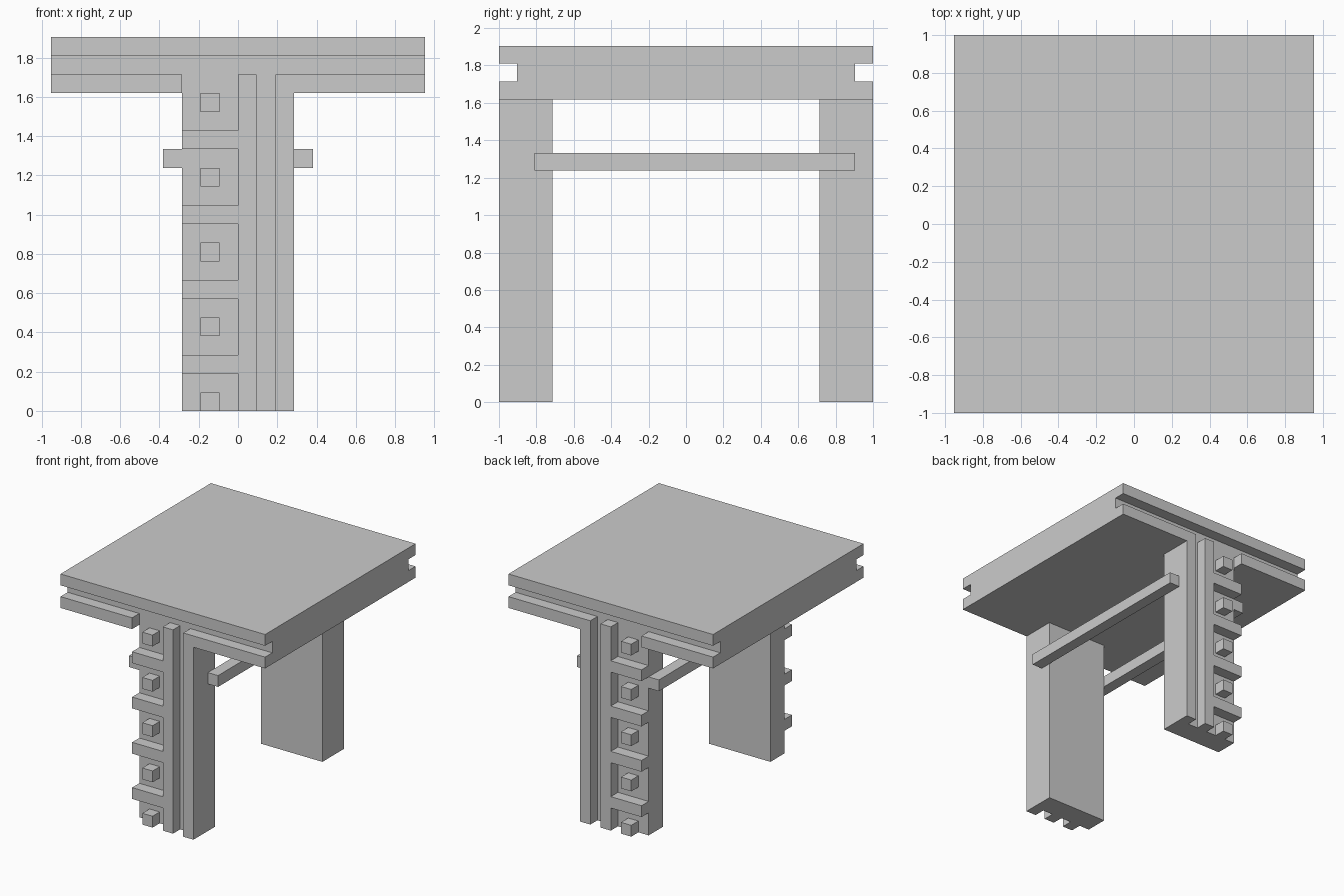
import bpy, bmesh
from mathutils import Vector

if "Cube" in bpy.data.objects:
    bpy.data.objects.remove(bpy.data.objects["Cube"])

U = 2 / 21  # the whole design sits on a grid of this size


def extrude(name, outline, axis, start, end, mirror_y=False):
    """Extrude a closed outline along 'x' (outline = y, z) or 'y' (outline = x, z)."""
    bm = bmesh.new()
    if axis == 'x':
        pts, move = [(start, a, b) for a, b in outline], (end - start, 0, 0)
    else:
        pts, move = [(a, start, b) for a, b in outline], (0, end - start, 0)
    face = bm.faces.new([bm.verts.new(Vector(p) * U) for p in pts])
    new = bmesh.ops.extrude_face_region(bm, geom=[face], use_keep_orig=True)['geom']
    bmesh.ops.translate(bm, vec=Vector(move) * U,
                        verts=[g for g in new if isinstance(g, bmesh.types.BMVert)])
    bmesh.ops.recalc_face_normals(bm, faces=bm.faces)
    mesh = bpy.data.meshes.new(name)
    bm.to_mesh(mesh)
    bm.free()
    obj = bpy.data.objects.new(name, mesh)
    bpy.context.collection.objects.link(obj)
    if mirror_y:
        mod = obj.modifiers.new("Mirror", 'MIRROR')
        mod.use_axis = (False, True, False)
        mod.use_mirror_merge = False
    return obj


def rect(a0, a1, b0, b1):
    return [(a0, b0), (a1, b0), (a1, b1), (a0, b1)]


# Tabletop: overhanging top board over a narrower core
extrude("tabletop", [(-9.5, 17), (9.5, 17), (9.5, 19), (10.5, 19), (10.5, 20),
                     (-10.5, 20), (-10.5, 19), (-9.5, 19)], 'x', -10, 10)

# Legs, front and back
extrude("legs", rect(-3, 3, 0, 17), 'y', -9.5, -7.5, True)

# Raised face trim: lower rim on the left
extrude("left_rim", rect(-10, -3, 17, 18), 'y', -10.5, -9.5, True)

# Right rim running down into the outer leg strip
extrude("right_rim_and_strip", [(2, 0), (3, 0), (3, 17), (10, 17), (10, 18), (2, 18)],
        'y', -10.5, -9.5, True)

# Centre strip with comb-like bars reaching to the left
comb = [(1, 18), (1, 0), (0, 0)]
for z in range(2, 15, 4):
    comb += [(0, z), (-3, z), (-3, z + 1), (0, z + 1)]
comb.append((0, 18))
extrude("comb_strip", comb, 'y', -10.5, -9.5, True)

# Small cubes between the bars
for i, z in enumerate(range(0, 17, 4)):
    extrude(f"leg_stud_{i + 1}", rect(-2, -1, z, z + 1), 'y', -10.5, -9.5, True)

# Side rails joining the legs
extrude("right_rail", rect(3, 4, 13, 14), 'y', -8.5, 9.5)
extrude("left_rail", rect(-4, -3, 13, 14), 'y', -9.5, 9.5)
